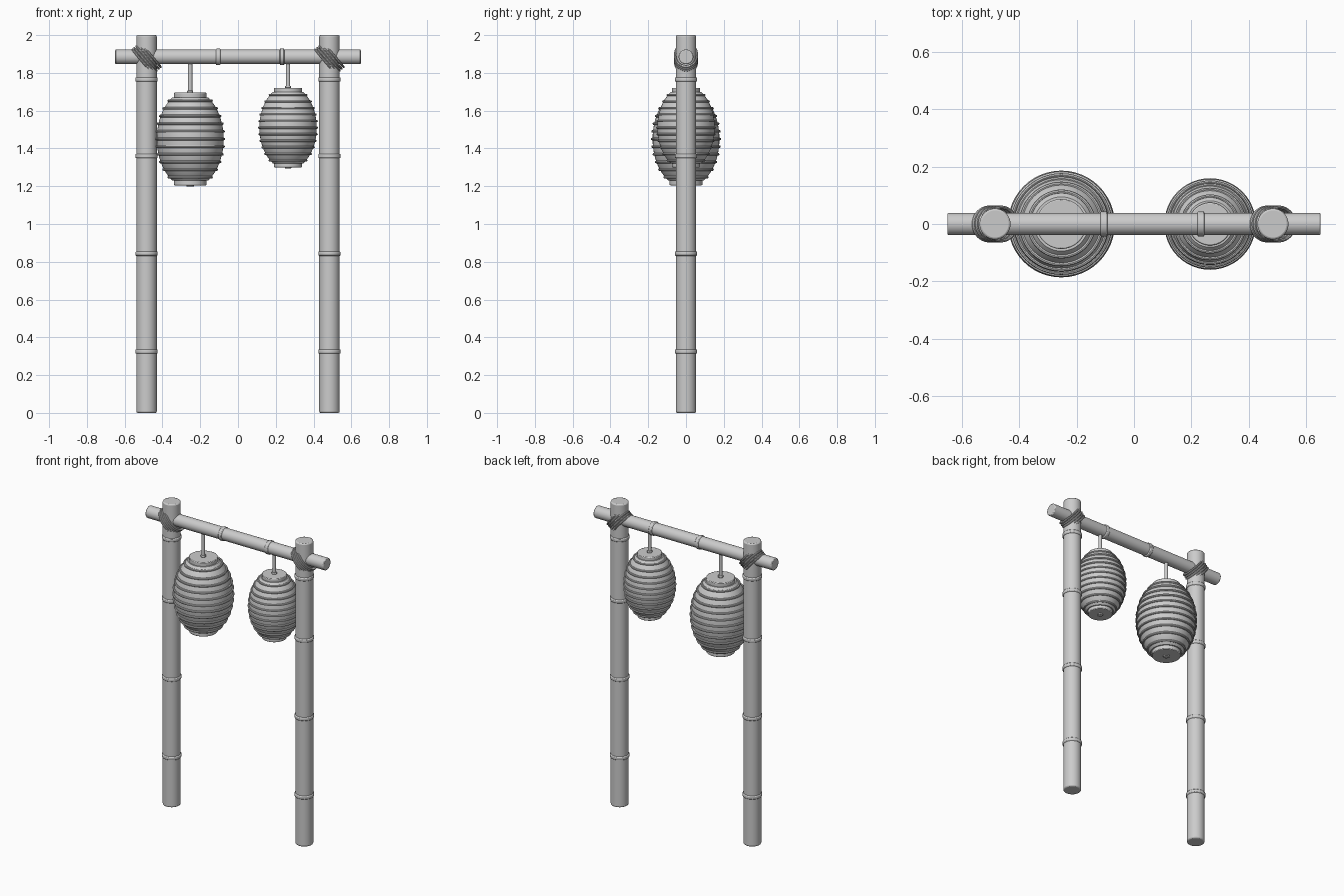
import bpy
import math
from mathutils import Matrix, Vector

cube = bpy.data.objects.get("Cube")
if cube:
    bpy.data.objects.remove(cube, do_unlink=True)

grey = bpy.data.materials.new("plain_grey")
grey.use_nodes = True
grey.diffuse_color = (0.6, 0.6, 0.6, 1)
grey.node_tree.nodes["Principled BSDF"].inputs["Base Color"].default_value = (0.6, 0.6, 0.6, 1)


def finish(name):
    obj = bpy.context.object
    obj.name = name
    obj.data.materials.clear()
    obj.data.materials.append(grey)
    bpy.ops.object.shade_smooth_by_angle(angle=math.radians(35))
    return obj


def rod(name, radius, length, centre, axis="Z", bevel=0.0):
    turn = (0, math.pi / 2, 0) if axis == "X" else (0, 0, 0)
    bpy.ops.mesh.primitive_cylinder_add(vertices=48, radius=radius, depth=length,
                                        location=centre, rotation=turn)
    obj = finish(name)
    if bevel:
        mod = obj.modifiers.new("soft_rim", "BEVEL")
        mod.width, mod.segments = bevel, 2
    return obj


def ring(name, major, minor, centre, scale=(1, 1, 1), tilt=0.0):
    bpy.ops.mesh.primitive_torus_add(major_radius=major, minor_radius=minor, location=centre,
                                     major_segments=48, minor_segments=8, rotation=(0, tilt, 0))
    obj = finish(name)
    obj.scale = scale
    return obj


def lathe(name, profile, centre, sides=48):
    verts, faces = [], []
    for r, z in profile:
        for i in range(sides):
            a = math.tau * i / sides
            verts.append((r * math.cos(a), r * math.sin(a), z))
    for j in range(len(profile) - 1):
        for i in range(sides):
            k = (i + 1) % sides
            faces.append((j * sides + i, j * sides + k, (j + 1) * sides + k, (j + 1) * sides + i))
    faces.append(tuple(reversed(range(sides))))
    faces.append(tuple(range(len(verts) - sides, len(verts))))
    mesh = bpy.data.meshes.new(name)
    mesh.from_pydata(verts, [], faces)
    obj = bpy.data.objects.new(name, mesh)
    bpy.context.collection.objects.link(obj)
    bpy.ops.object.select_all(action="DESELECT")
    obj.select_set(True)
    bpy.context.view_layer.objects.active = obj
    obj.location = centre
    return finish(name)


BEAM_Z = 1.885

# Bamboo posts with raised nodes
for side, x in (("right", -0.484), ("left", 0.484)):
    rod(side + "_post", 0.054, 2.0, (x, 0, 1.0), bevel=0.007)
    for i, z in enumerate((0.325, 0.843, 1.36, 1.765)):
        rod(f"{side}_post_node_{i + 1}", 0.059, 0.024, (x, 0, z), bevel=0.006)
    # Slanted rope lashing around the joint
    tilt = math.radians(50)
    for i in range(5):
        shift = (i - 2) * 0.014
        centre = (x + shift * math.sin(tilt), 0, BEAM_Z - 0.008 + shift * math.cos(tilt))
        ring(f"{side}_lashing_{i + 1}", 0.058, 0.006, centre, (1.4, 1, 1), tilt)

# Crossbeam with two nodes
rod("crossbeam", 0.039, 1.3, (0, 0, BEAM_Z), "X", 0.005)
for i, x in enumerate((-0.105, 0.233)):
    rod(f"crossbeam_node_{i + 1}", 0.044, 0.024, (x, 0, BEAM_Z), "X", 0.005)


def body_radius(z):
    return 0.177 * math.sqrt(1 - 0.715 * (z / 0.22) ** 2)


# Ribbed paper lanterns hung on cords
def lantern(name, x, z, s):
    steps = [-0.22 + 0.02 * i for i in range(23)]
    lathe(name + "_body", [(body_radius(t) * s, t * s) for t in steps], (x, 0, z))
    for i in range(11):
        t = (i - 5) * 0.0405
        ring(f"{name}_rib_{i + 1}", (body_radius(t) + 0.002) * s, 0.007 * s, (x, 0, z + t * s))
    for end, sign in (("top", 1), ("bottom", -1)):
        rod(f"{name}_{end}_collar", 0.087 * s, 0.034 * s, (x, 0, z + sign * 0.228 * s), bevel=0.004)
    top = z + 0.24 * s
    rod(name + "_cord", 0.011, BEAM_Z - top, (x, 0, (BEAM_Z + top) / 2))
    rod(name + "_cord_knot", 0.016, 0.012, (x, 0, top + 0.01), bevel=0.003)
    rod(name + "_bottom_knot", 0.02 * s, 0.01, (x, 0, z - 0.246 * s), bevel=0.003)


lantern("large_lantern", -0.253, 1.45, 1.0)
lantern("small_lantern", 0.265, 1.51, 0.857)
